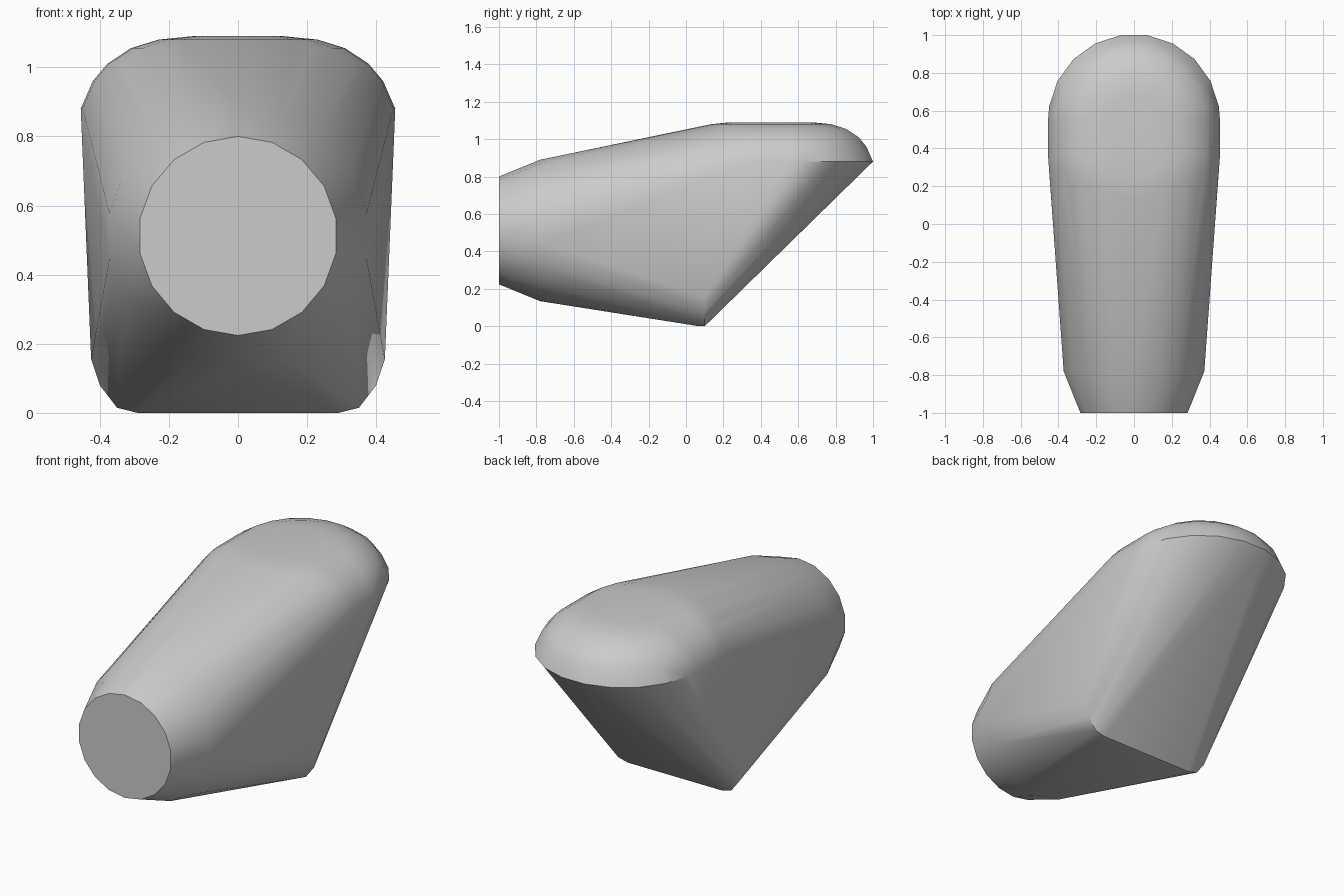
import bpy, bmesh
from math import sin, cos, pi, radians

cube = bpy.data.objects.get("Cube")
if cube:
    bpy.data.objects.remove(cube, do_unlink=True)

grey = bpy.data.materials.new("plain grey")
grey.use_nodes = True
colour = (0.6, 0.6, 0.6, 1)
grey.diffuse_color = colour
grey.node_tree.nodes["Principled BSDF"].inputs["Base Color"].default_value = colour

points = []


def upright_ring(y, radius, sides=18):
    """Circle facing the front, at the height of the nose."""
    for i in range(sides):
        a = 2 * pi * i / sides
        points.append((radius * sin(a), y, 0.512 + radius * cos(a)))


def flat_stadium(z, radius, front=0.36, back=0.55, sides=20):
    """Level outline of two half circles joined by straight sides."""
    for i in range(sides):
        a = 2 * pi * (i + 0.5) / sides
        middle = back if cos(a) > 0 else front
        points.append((radius * sin(a), middle + radius * cos(a), z))
    for x in (-radius, radius):
        points.extend([(x, front, z), (x, back, z)])


# Blunt nose with a chamfered rim
upright_ring(-1.0, 0.288)
upright_ring(-0.78, 0.378)

# Rounded dome at the top of the back
for z, radius in ((0.88, 0.455), (0.96, 0.42), (1.01, 0.378),
                  (1.055, 0.31), (1.08, 0.23), (1.09, 0.13)):
    flat_stadium(z, radius)

# Lower edge with rounded corners
for side in (-1, 1):
    for x, y, z in ((0.29, 0.07, 0), (0.29, 0.1, 0), (0.35, 0.1, 0.015),
                    (0.40, 0.1, 0.08), (0.425, 0.1, 0.155)):
        points.append((side * x, y, z))

# Wrap one convex skin around the guide outlines
bm = bmesh.new()
for p in points:
    bm.verts.new(p)
hull = bmesh.ops.convex_hull(bm, input=bm.verts[:])
loose = {g for g in hull["geom_interior"] + hull["geom_unused"]
         if isinstance(g, bmesh.types.BMVert)}
bmesh.ops.delete(bm, geom=list(loose), context='VERTS')
bmesh.ops.dissolve_limit(bm, angle_limit=radians(0.5),
                         verts=bm.verts[:], edges=bm.edges[:])
bmesh.ops.recalc_face_normals(bm, faces=bm.faces[:])
mesh = bpy.data.meshes.new("tapered_body")
bm.to_mesh(mesh)
bm.free()
mesh.materials.append(grey)

body = bpy.data.objects.new("tapered_body", mesh)
bpy.context.collection.objects.link(body)
bpy.context.view_layer.objects.active = body
body.select_set(True)
bpy.ops.object.shade_smooth_by_angle(angle=radians(32))
